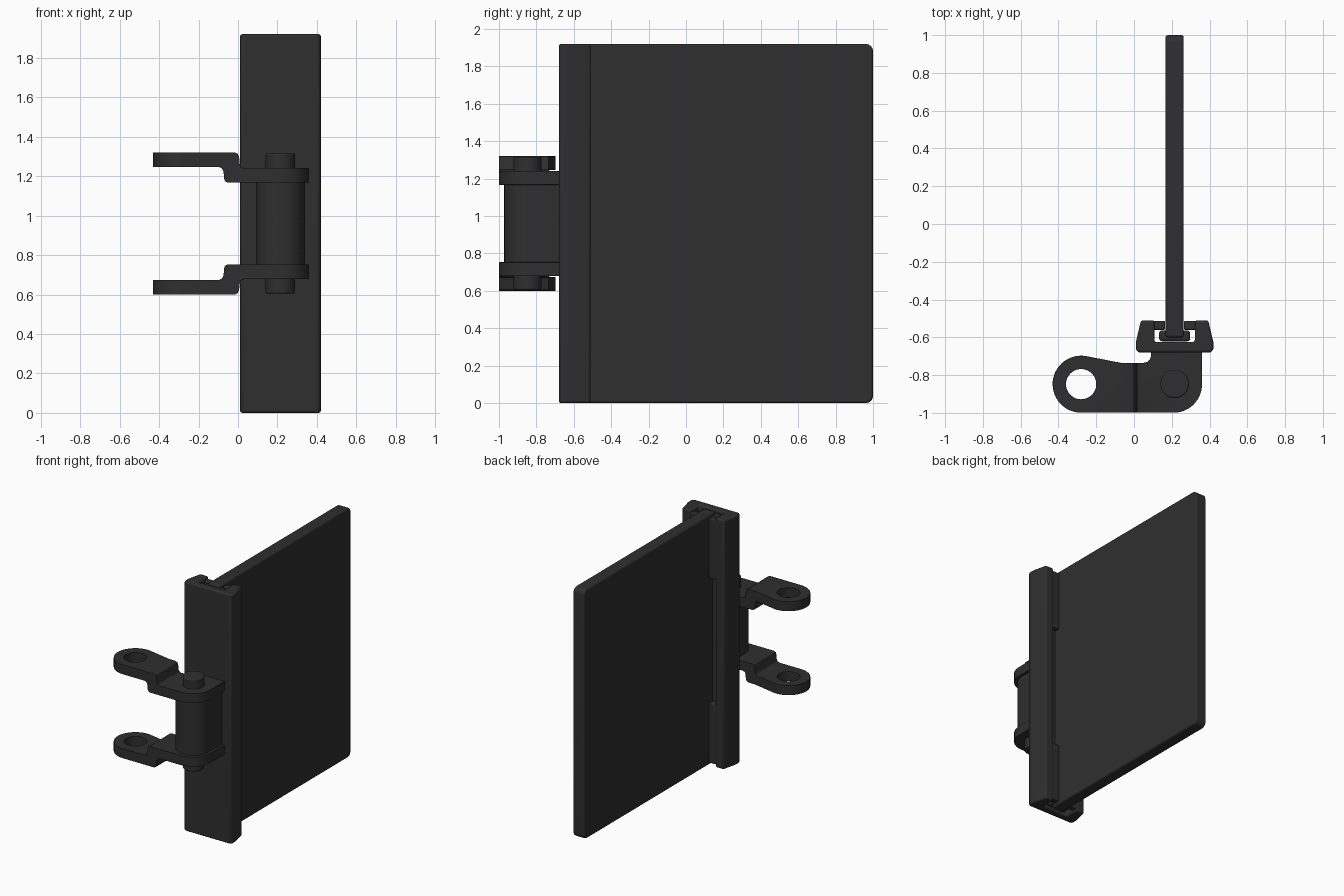
import bpy, bmesh
from math import sin, cos, radians

if "Cube" in bpy.data.objects:
    bpy.data.objects.remove(bpy.data.objects["Cube"])

H = 1.92          # overall height
MID = H / 2       # hinge mirror height
PX, PY = 0.215, -0.847   # hinge pin axis

mat = bpy.data.materials.new("dark_grey")
mat.diffuse_color = (0.028, 0.028, 0.028, 1)
mat.use_nodes = True
mat.node_tree.nodes["Principled BSDF"].inputs["Base Color"].default_value = mat.diffuse_color


def arc(cx, cy, r, a0, a1, n=12):
    angles = [radians(a0 + (a1 - a0) * i / n) for i in range(n + 1)]
    return [(cx + r * cos(a), cy + r * sin(a)) for a in angles]


def prism(name, pts, axis, lo, hi):
    """Extrude a 2D outline along x, y or z."""
    place = {"x": lambda p, d: (d, p[0], p[1]),
             "y": lambda p, d: (p[0], d, p[1]),
             "z": lambda p, d: (p[0], p[1], d)}[axis]
    bm = bmesh.new()
    a = [bm.verts.new(place(p, lo)) for p in pts]
    b = [bm.verts.new(place(p, hi)) for p in pts]
    bm.faces.new(a)
    bm.faces.new(b[::-1])
    for i in range(len(pts)):
        j = (i + 1) % len(pts)
        bm.faces.new((a[i], a[j], b[j], b[i]))
    bmesh.ops.recalc_face_normals(bm, faces=bm.faces)
    me = bpy.data.meshes.new(name)
    bm.to_mesh(me)
    bm.free()
    ob = bpy.data.objects.new(name, me)
    bpy.context.collection.objects.link(ob)
    return ob


def rect(x0, x1, y0, y1):
    return [(x0, y0), (x1, y0), (x1, y1), (x0, y1)]


def boolean(ob, cutter, op):
    m = ob.modifiers.new(op.lower(), "BOOLEAN")
    m.operation, m.solver, m.object = op, "EXACT", cutter
    bpy.context.view_layer.objects.active = ob
    bpy.ops.object.modifier_apply(modifier=m.name)
    bpy.data.objects.remove(cutter)


def finish(ob, bevel):
    ob.data.materials.append(mat)
    m = ob.modifiers.new("soft_edges", "BEVEL")
    m.width, m.segments, m.limit_method = bevel, 3, "ANGLE"
    m.angle_limit = radians(35)
    bpy.ops.object.select_all(action="DESELECT")
    ob.select_set(True)
    bpy.context.view_layer.objects.active = ob
    bpy.ops.object.shade_smooth_by_angle(angle=radians(35))


# Flat panel with rounded outer corners, and its T-shaped foot
r = 0.04
panel = [(-0.6, 0.0)] + arc(1 - r, r, r, -90, 0, 8) + arc(1 - r, H - r, r, 0, 90, 8) + [(-0.6, H)]
finish(prism("panel", panel, "x", 0.167, 0.263), 0.012)
finish(prism("panel_foot", rect(0.133, 0.297, -0.621, -0.563), "z", 0.02, H - 0.02), 0.015)

# Channel that holds the panel edge
half = [(0.195, -0.68), (0.205, -0.66), (0.205, -0.625), (0.178, -0.51), (0.107, -0.51), (0.107, -0.625)]
channel = [(PX + x, y) for x, y in half] + [(PX - x, y) for x, y in half[::-1]]
finish(prism("channel", channel, "z", 0, H), 0.012)

# Retaining lips at both ends of the channel, on both sides of the panel
for z0, z1 in ((0.02, 0.48), (H - 0.48, H - 0.02)):
    for s in (-1, 1):
        xs = sorted((PX + s * 0.05, PX + s * 0.12))
        finish(prism("retaining_lip", rect(*xs, -0.56, -0.513), "z", z0, z1), 0.006)

# Hinge barrel joined to the channel
barrel = arc(PX, PY, 0.125, 180, 360, 24) + [(PX + 0.125, -0.67), (PX - 0.125, -0.67)]
finish(prism("hinge_barrel", barrel, "z", MID - 0.25, MID + 0.25), 0.004)

# Hinge pin
finish(prism("hinge_pin", arc(PX, PY, 0.075, 0, 352.5, 47), "z", MID - 0.356, MID + 0.356), 0.008)

# Stepped hinge arms: plan outline intersected with a stepped side profile
plan = (arc(-0.28, -0.848, 0.151, 78, 270, 28) + arc(0.21, -0.849, 0.15, -90, 0, 14)
        + [(0.36, -0.67), (0.09, -0.67)] + arc(0.05, -0.695, 0.04, 0, -90, 6) + [(-0.07, -0.735)])
step = [(-0.5, 0.36), (-0.015, 0.36), (0.0, 0.352), (0.006, 0.335), (0.008, 0.305), (0.015, 0.288),
        (0.03, 0.281), (0.5, 0.281), (0.5, 0.207), (-0.05, 0.207), (-0.066, 0.214), (-0.071, 0.23),
        (-0.073, 0.262), (-0.08, 0.278), (-0.095, 0.286), (-0.5, 0.286)]
for name, s in (("upper_arm", 1), ("lower_arm", -1)):
    z0, z1 = sorted((MID + s * 0.1, MID + s * 0.5))
    arm = prism(name, plan, "z", z0, z1)
    boolean(arm, prism("step_cutter", [(x, MID + s * z) for x, z in step], "y", -1.2, -0.5), "INTERSECT")
    boolean(arm, prism("eye_cutter", arc(-0.28, -0.848, 0.08, 0, 352.5, 47), "z", 0.3, 1.6), "DIFFERENCE")
    finish(arm, 0.006)
